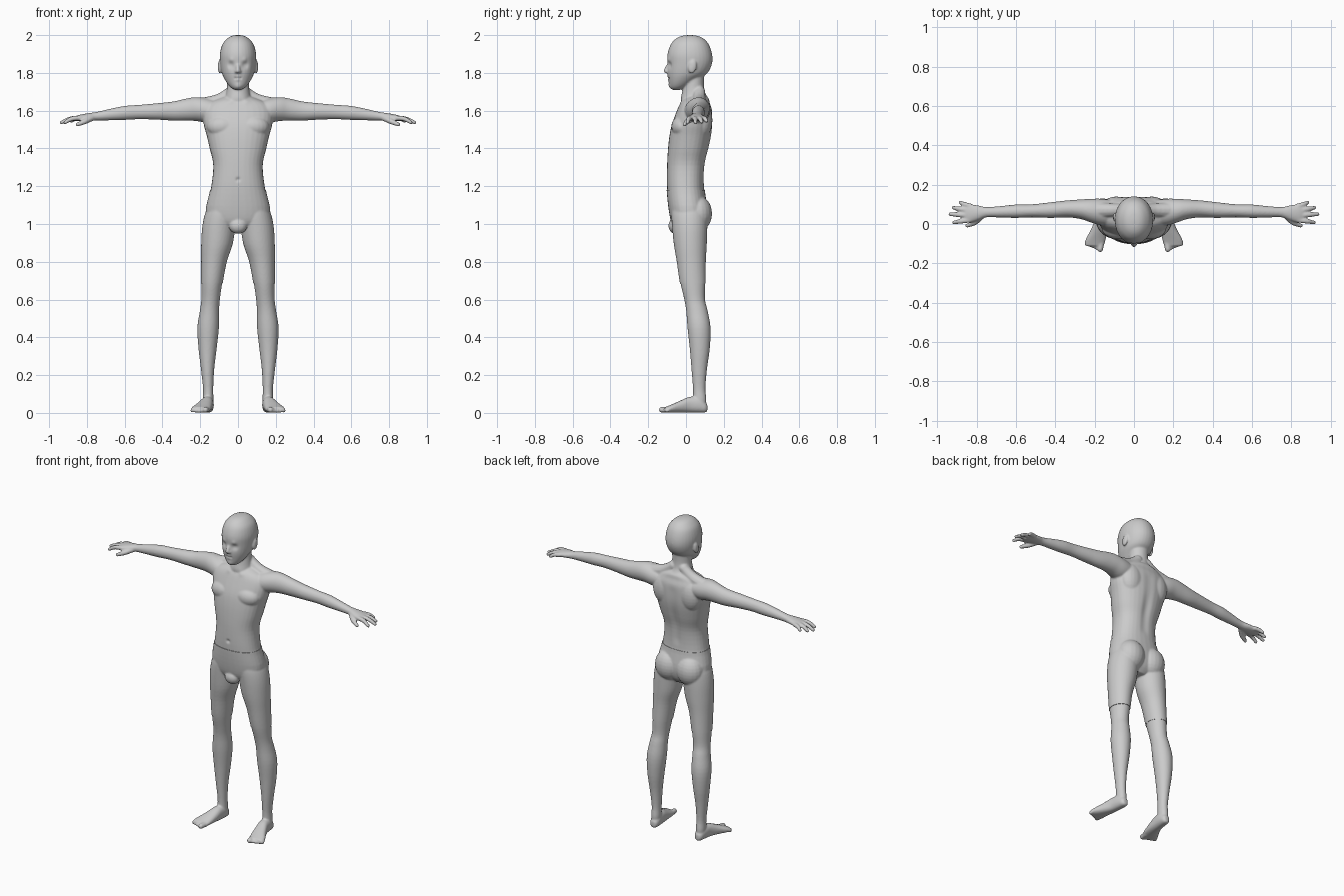
import bpy, bmesh, math
from mathutils import Vector, Matrix

grey = bpy.data.materials.new("plain grey")
grey.diffuse_color = (0.6, 0.6, 0.6, 1)
bm = bmesh.new()


def catmull(rows, steps=4):
    """Smoothly interpolate rows of numbers."""
    out = []
    for i in range(len(rows) - 1):
        p0, p1, p2 = rows[max(i - 1, 0)], rows[i], rows[i + 1]
        p3 = rows[min(i + 2, len(rows) - 1)]
        for k in range(steps):
            t = k / steps
            out.append([0.5 * (2 * b + (c - a) * t + (2 * a - 5 * b + 4 * c - d) * t * t
                               + (3 * b - a - 3 * c + d) * t ** 3)
                        for a, b, c, d in zip(p0, p1, p2, p3)])
    return out + [list(rows[-1])]


def loft(rows, place, power=2.0, sides=32):
    """Closed skin over rows of (t, u, v, radius_u, radius_v)."""
    rings = []
    for t, u, v, ru, rv in catmull(rows):
        ring = []
        for k in range(sides):
            a = 2 * math.pi * k / sides
            c, s = math.cos(a), math.sin(a)
            cu = math.copysign(abs(c) ** (2 / power), c)
            sv = math.copysign(abs(s) ** (2 / power), s)
            ring.append(bm.verts.new(place(t, u + ru * cu, v + rv * sv)))
        rings.append(ring)
    for a, b in zip(rings, rings[1:]):
        for k in range(sides):
            j = (k + 1) % sides
            bm.faces.new((a[k], a[j], b[j], b[k]))
    bm.faces.new(rings[0])
    bm.faces.new(rings[-1])


def ball(centre, radii, turn=0.0, axis='X'):
    m = Matrix.Translation(centre) @ Matrix.Rotation(turn, 4, axis) @ Matrix.Diagonal((*radii, 1))
    bmesh.ops.create_uvsphere(bm, u_segments=20, v_segments=14, radius=1, matrix=m)


def tube(points):
    """Round tapered limb through (x, y, z, radius), with rounded ends."""
    d = (Vector(points[-1][:3]) - Vector(points[0][:3])).normalized()
    side = d.orthogonal().normalized()
    up = d.cross(side)
    rings = []
    for x, y, z, r in catmull(points):
        rings.append([bm.verts.new(Vector((x, y, z)) + r * (side * math.cos(a) + up * math.sin(a)))
                      for a in [k * math.pi / 6 for k in range(12)]])
    for a, b in zip(rings, rings[1:]):
        for k in range(12):
            bm.faces.new((a[k], a[(k + 1) % 12], b[(k + 1) % 12], b[k]))
    bm.faces.new(rings[0])
    bm.faces.new(rings[-1])
    for x, y, z, r in (points[0], points[-1]):
        ball((x, y, z), (r, r, r))


def upright(t, u, v):
    return (u, v, t)


# torso
loft([(1.685, 0, .06, .05, .04), (1.665, 0, .055, .10, .065), (1.64, 0, .048, .155, .078),
      (1.60, 0, .045, .185, .093), (1.53, 0, .033, .182, .107), (1.47, 0, .024, .166, .111),
      (1.40, 0, .013, .15, .108), (1.31, 0, 0, .131, .1), (1.19, 0, -.002, .143, .098),
      (1.07, 0, .012, .168, .1), (1.0, 0, .015, .14, .085), (.96, 0, .02, .05, .05)], upright, 2.3)
# neck
loft([(1.60, 0, .05, .075, .07), (1.66, 0, .045, .07, .072), (1.70, 0, .04, .061, .06),
      (1.75, 0, .042, .057, .053), (1.82, 0, .045, .057, .055)], upright)
# head
loft([(2.0, 0, .02, .01, .01), (1.995, 0, .02, .035, .045), (1.98, 0, .02, .059, .075),
      (1.95, 0, .02, .083, .101), (1.90, 0, .02, .096, .118), (1.85, 0, .02, .095, .118),
      (1.80, 0, .008, .086, .106), (1.765, 0, -.015, .07, .078), (1.735, 0, -.034, .05, .053),
      (1.718, 0, -.045, .032, .035), (1.71, 0, -.05, .015, .018)], upright, 2.1)
# nose and groin
tube([(0, -.088, 1.85, .009), (0, -.1, 1.83, .010), (0, -.107, 1.812, .012)])
ball((0, -.1, 1.807), (.018, .014, .009))
ball((0, -.055, .99), (.045, .035, .042))

for s in (1, -1):
    # ear
    ball((s * .097, .034, 1.832), (.010, .022, .036), -.2)
    # nape muscle running into the shoulder
    tube([(s * .035, .07, 1.70, .032), (s * .10, .07, 1.655, .035), (s * .2, .07, 1.626, .042)])
    # chest muscle and shoulder blade
    ball((s * .08, -.02, 1.515), (.085, .058, .06))
    ball((s * .09, .085, 1.55), (.075, .055, .1))

    # arm and palm
    loft([(.08, .055, 1.595, .06, .05), (.16, .06, 1.6, .068, .064), (.22, .068, 1.608, .06, .063),
          (.27, .075, 1.606, .05, .059), (.34, .077, 1.598, .043, .051), (.42, .071, 1.596, .04, .044),
          (.52, .067, 1.593, .033, .038), (.60, .065, 1.588, .034, .037), (.68, .062, 1.579, .029, .030),
          (.75, .060, 1.570, .026, .023), (.79, .057, 1.566, .037, .021), (.84, .054, 1.561, .048, .017),
          (.868, .054, 1.556, .042, .012)], lambda t, u, v: (s * t, u, v))
    # fingers and thumb
    for y0, x1, y1, z1 in ((.092, .893, .109, 1.545), (.068, .928, .083, 1.540),
                           (.044, .945, .050, 1.537), (.02, .926, .008, 1.537)):
        tube([(s * .835, y0, 1.561, .0135), (s * (.835 + x1) / 2, (y0 + y1) / 2, 1.557, .0125),
              (s * (x1 - .01), y1, z1, .010)])
    tube([(s * .775, .04, 1.56, .016), (s * .81, .008, 1.543, .0145), (s * .848, -.008, 1.527, .011)])

    # buttock
    ball((s * .075, .062, 1.055), (.083, .073, .095))
    # leg
    loft([(1.10, .08, .015, .07, .085), (1.05, .09, .018, .083, .092), (.98, .102, .02, .085, .09),
          (.89, .112, .023, .08, .084), (.80, .127, .028, .065, .074), (.69, .138, .036, .055, .066),
          (.60, .145, .046, .049, .055), (.54, .151, .058, .051, .057), (.45, .158, .069, .057, .061),
          (.34, .161, .073, .048, .053), (.23, .161, .07, .035, .041), (.13, .158, .07, .027, .033),
          (.07, .158, .073, .028, .035), (.03, .158, .073, .025, .03)], lambda t, u, v: (s * u, v, t))
    # foot
    loft([(.113, .157, .027, .014, .018), (.10, .157, .030, .025, .028), (.07, .159, .042, .031, .041),
          (.02, .165, .043, .034, .042), (-.03, .178, .033, .042, .032), (-.08, .195, .022, .051, .021),
          (-.112, .201, .016, .047, .014)], lambda t, u, v: (s * u, t, v), 2.3)
    # toes
    for k in range(5):
        r = .0165 if k == 0 else .0115
        tube([(s * (.167 + .018 * k), -.09, .018, r),
              (s * (.172 + .0175 * k), -.128 + .007 * k, r, r - .001)])

bmesh.ops.recalc_face_normals(bm, faces=bm.faces)

# merge the forms into one continuous skin
mesh = bpy.data.meshes.new("skin")
bm.to_mesh(mesh)
bm.free()
form = bpy.data.objects.new("body_form", mesh)
bpy.context.collection.objects.link(form)
rm = form.modifiers.new("merge", 'REMESH')
rm.mode = 'VOXEL'
rm.voxel_size = .0052
sm = form.modifiers.new("soften", 'SMOOTH')
sm.factor = .5
sm.iterations = 5
skin = bpy.data.meshes.new_from_object(form.evaluated_get(bpy.context.evaluated_depsgraph_get()))
bpy.data.objects.remove(form)

# sculpted details: centre, radius, push along y
dents = [(0, -.098, 1.772, .006, .005), (0, -.098, 1.78, .008, -.004), (0, -.095, 1.763, .008, -.004),
         (0, -.085, 1.728, .018, -.006), (0, -.1, 1.235, .010, .008)]
for s in (1, -1):
    dents += [(s * .036, -.085, 1.842, .018, .011), (s * .036, -.078, 1.842, .009, -.006),
              (s * .014, -.092, 1.772, .006, .005), (s * .035, -.09, 1.868, .014, -.004),
              (s * .103, .03, 1.836, .010, .004), (s * .045, -.03, 1.655, .018, -.006)]
dents += [(0, .115, 1.24 + .03 * k, .026, -.006) for k in range(12)]
for v in skin.vertices:
    p = v.co.copy()
    for x, y, z, r, push in dents:
        d2 = ((p.x - x) ** 2 + (p.y - y) ** 2 + (p.z - z) ** 2) / (r * r)
        if d2 < 9:
            v.co.y += push * math.exp(-d2)
    v.co.z = max(v.co.z, 0)


def section(name, low, high, puff=0.0):
    """Keep the skin between two heights; puffed sections get a turned-in hem."""
    part = bmesh.new()
    part.from_mesh(skin)
    for z, up in ((low, -1), (high, 1)):
        geom = part.verts[:] + part.edges[:] + part.faces[:]
        bmesh.ops.bisect_plane(part, geom=geom, plane_co=(0, 0, z), plane_no=(0, 0, up), clear_outer=True)
    part.normal_update()
    if puff:
        shift = [(v, Vector((v.normal.x, v.normal.y, 0)) * puff) for v in part.verts]
        for v, d in shift:
            v.co += d
        rim = [e for e in part.edges if e.is_boundary]
        normals = {tuple(v.co): v.normal.copy() for e in rim for v in e.verts}
        hem = bmesh.ops.extrude_edge_only(part, edges=rim)["geom"]
        for v in hem:
            if isinstance(v, bmesh.types.BMVert):
                v.co -= normals[tuple(v.co)] * (puff * 2)
    me = bpy.data.meshes.new(name)
    part.to_mesh(me)
    part.free()
    me.materials.clear()
    me.materials.append(grey)
    ob = bpy.data.objects.new(name, me)
    bpy.context.collection.objects.link(ob)
    bpy.ops.object.select_all(action='DESELECT')
    ob.select_set(True)
    bpy.context.view_layer.objects.active = ob
    bpy.ops.object.shade_smooth_by_angle(angle=math.radians(50))


section("upper_body", 1.175, 2.1)
section("shorts", .685, 1.18, .003)
section("lower_legs", -.1, .69)
